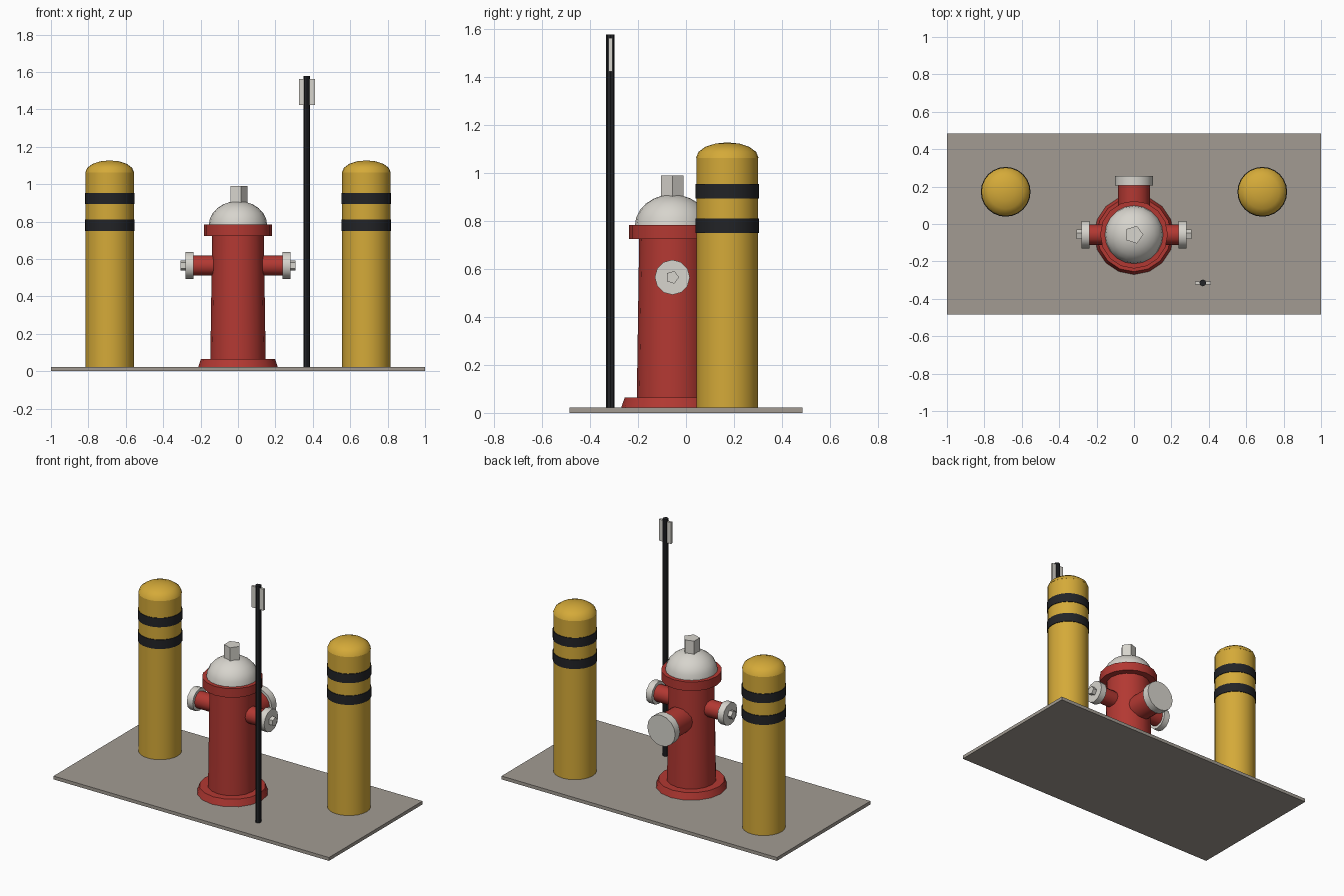
import bpy, bmesh, math
from mathutils import Vector, Matrix

if "Cube" in bpy.data.objects:
    bpy.data.objects.remove(bpy.data.objects["Cube"])


def material(name, rgb):
    m = bpy.data.materials.new(name)
    m.diffuse_color = (*rgb, 1)
    m.use_nodes = True
    m.node_tree.nodes["Principled BSDF"].inputs["Base Color"].default_value = m.diffuse_color
    return m


RED = material("red_paint", (0.45, 0.04, 0.032))
YELLOW = material("yellow_paint", (0.66, 0.40, 0.04))
BLACK = material("black_paint", (0.016, 0.017, 0.02))
WHITE = material("pale_paint", (0.68, 0.66, 0.61))
STONE = material("pavement", (0.36, 0.33, 0.29))

X, Y, Z = Vector((1, 0, 0)), Vector((0, 1, 0)), Vector((0, 0, 1))


def finish(bm, name, mat, smooth=40):
    bmesh.ops.recalc_face_normals(bm, faces=bm.faces)
    me = bpy.data.meshes.new(name)
    bm.to_mesh(me)
    bm.free()
    me.materials.append(mat)
    if smooth:
        me.shade_smooth()
        me.set_sharp_from_angle(angle=math.radians(smooth))
    ob = bpy.data.objects.new(name, me)
    bpy.context.collection.objects.link(ob)
    return ob


def lathe(name, profile, origin, mat, sides=16, axis=Z, start=X, smooth=40):
    """Closed solid turned from (radius, height) points along an axis."""
    bm = bmesh.new()
    side, origin = axis.cross(start), Vector(origin)
    rings = []
    for r, h in profile:
        base = origin + axis * h
        if r == 0:
            rings.append([bm.verts.new(base)])
            continue
        angles = [2 * math.pi * i / sides for i in range(sides)]
        rings.append([bm.verts.new(base + r * (start * math.cos(a) + side * math.sin(a)))
                      for a in angles])
    for a, b in zip(rings, rings[1:]):
        for i in range(sides):
            j = (i + 1) % sides
            bm.faces.new((a[i], a[j], b[0]) if len(b) == 1 else (a[i], a[j], b[j], b[i]))
    for ring in (rings[0], rings[-1]):
        if len(ring) > 1:
            bm.faces.new(ring)
    return finish(bm, name, mat, smooth)


def box(name, size, centre, mat):
    bm = bmesh.new()
    bmesh.ops.create_cube(bm, size=1, matrix=Matrix.Translation(centre) @ Matrix.Diagonal((*size, 1)))
    return finish(bm, name, mat, 0)


def dome(r, height, z, steps):
    pts = [(r * math.cos(k * math.pi / 2 / steps), z + height * math.sin(k * math.pi / 2 / steps))
           for k in range(steps)]
    return pts + [(0, z + height)]


TOP = 0.022
box("pavement_slab", (2, 0.97, TOP), (0, 0, TOP / 2), STONE)

# Bollards with domed caps and two dark bands
for s, label in ((-1, "left"), (1, "right")):
    c = (s * 0.686, 0.172, 0)
    lathe(f"bollard_post_{label}", [(0.129, TOP), (0.129, 1.063)], c, YELLOW, 24)
    lathe(f"bollard_cap_{label}", dome(0.13, 0.064, 1.063, 4), c, YELLOW, 24)
    for z, part in ((0.75, "lower"), (0.893, "upper")):
        lathe(f"bollard_band_{part}_{label}", [(0.133, z), (0.133, z + 0.06)], c, BLACK, 24)

# Hydrant barrel
H = (0, -0.057, 0)
lathe("hydrant_base", [(0.213, TOP), (0.198, 0.065)], H, RED)
lathe("hydrant_barrel", [(0.148, 0.06), (0.138, 0.73)], H, RED)
lathe("hydrant_collar", [(0.181, 0.724), (0.181, 0.783)], H, RED)
lathe("hydrant_bonnet", dome(0.156, 0.13, 0.78, 6), H, WHITE, 20)
lathe("bonnet_nut", [(0.05, 0.89), (0.05, 0.99)], H, WHITE, 5, smooth=0)

# Side outlets
for s, label in ((-1, "left"), (1, "right")):
    c = (0, H[1], 0.565)
    lathe(f"outlet_pipe_{label}", [(0.054, 0.09), (0.054, 0.25)], c, RED, 12, X * s, Y)
    lathe(f"outlet_cap_{label}", [(0.073, 0.238), (0.073, 0.281)], c, WHITE, 12, X * s, Y)
    lathe(f"outlet_nut_{label}", [(0.028, 0.27), (0.028, 0.308)], c, WHITE, 5, X * s, Y, 0)

# Large rear outlet
c = (0, 0, 0.5)
lathe("rear_outlet_pipe", [(0.085, 0.03), (0.085, 0.22)], c, RED, 16, Y, X)
lathe("rear_outlet_cap", [(0.101, 0.207), (0.101, 0.257)], c, WHITE, 16, Y, X)

# Marker pole with reflector plate
lathe("marker_pole", [(0.018, TOP), (0.018, 1.577)], (0.368, -0.315, 0), BLACK, 8)
box("marker_plate", (0.086, 0.016, 0.14), (0.368, -0.315, 1.493), WHITE)
